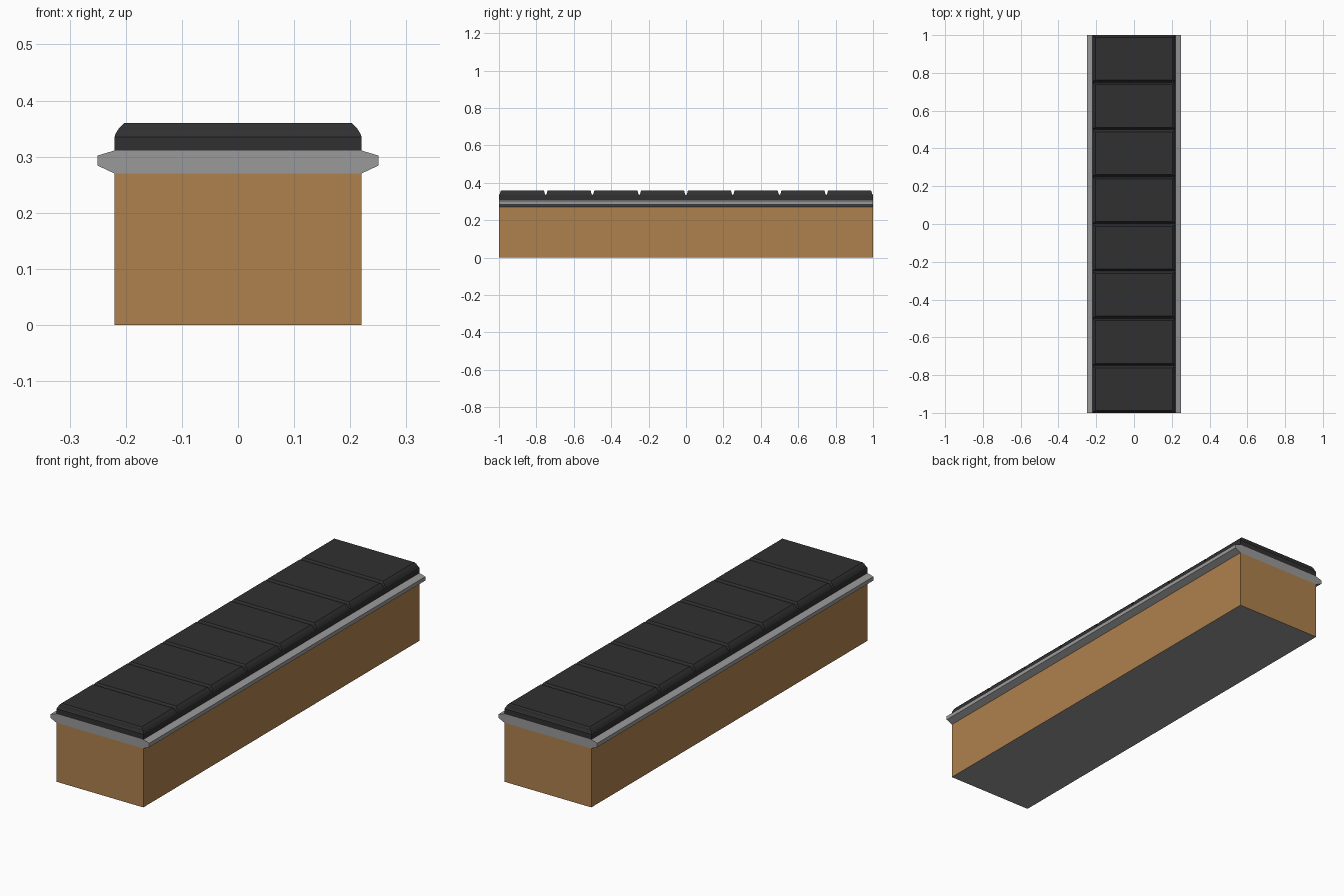
import bpy, bmesh

if "Cube" in bpy.data.objects:
    bpy.data.objects.remove(bpy.data.objects["Cube"])

def material(name, rgb):
    m = bpy.data.materials.new(name)
    m.diffuse_color = (*rgb, 1)
    m.use_nodes = True
    m.node_tree.nodes["Principled BSDF"].inputs["Base Color"].default_value = m.diffuse_color
    return m

wood = material("wood", (0.43, 0.22, 0.075))
grey = material("grey", (0.32, 0.32, 0.32))
dark = material("dark_padding", (0.03, 0.03, 0.03))

def add_object(name, bm, *mats):
    bmesh.ops.recalc_face_normals(bm, faces=bm.faces)
    mesh = bpy.data.meshes.new(name)
    bm.to_mesh(mesh)
    bm.free()
    for m in mats:
        mesh.materials.append(m)
    ob = bpy.data.objects.new(name, mesh)
    bpy.context.collection.objects.link(ob)
    return ob

def stacked_rings(bm, half_x, half_y, rings, cy=0.0):
    """Rectangular rings (x inset, y inset, height) joined into a closed solid."""
    loops = []
    for ix, iy, z in rings:
        hx, hy = half_x - ix, half_y - iy
        loops.append([bm.verts.new((sx * hx, cy + sy * hy, z))
                      for sx, sy in ((-1, -1), (1, -1), (1, 1), (-1, 1))])
    for a, b in zip(loops, loops[1:]):
        for i in range(4):
            j = (i + 1) % 4
            bm.faces.new((a[i], a[j], b[j], b[i]))
    bm.faces.new(loops[0][::-1])
    bm.faces.new(loops[-1])

# wooden base with a grey underside
bm = bmesh.new()
stacked_rings(bm, 0.22, 1.0, [(0, 0, 0), (0, 0, 0.27)])
base = add_object("base", bm, wood, grey)
for f in base.data.polygons:
    if f.normal.z < -0.5:
        f.material_index = 1

# flared edge trim, flush at both ends
bm = bmesh.new()
stacked_rings(bm, 0.22, 1.0, [(0, 0, 0.27), (-0.03, 0, 0.284),
                              (-0.03, 0, 0.302), (0, 0, 0.311)])
add_object("edge_trim", bm, grey)

# row of eight bevelled top pads
count = 8
length = 2.0 / count
pad_rings = [(0, 0, 0.311), (0, 0, 0.335), (0.001, 0.004, 0.339),
             (0.006, 0.007, 0.348), (0.011, 0.008, 0.354), (0.017, 0.012, 0.36)]
for i in range(count):
    bm = bmesh.new()
    stacked_rings(bm, 0.22, length / 2, pad_rings, -1 + (i + 0.5) * length)
    add_object(f"top_pad_{i + 1}", bm, dark)
